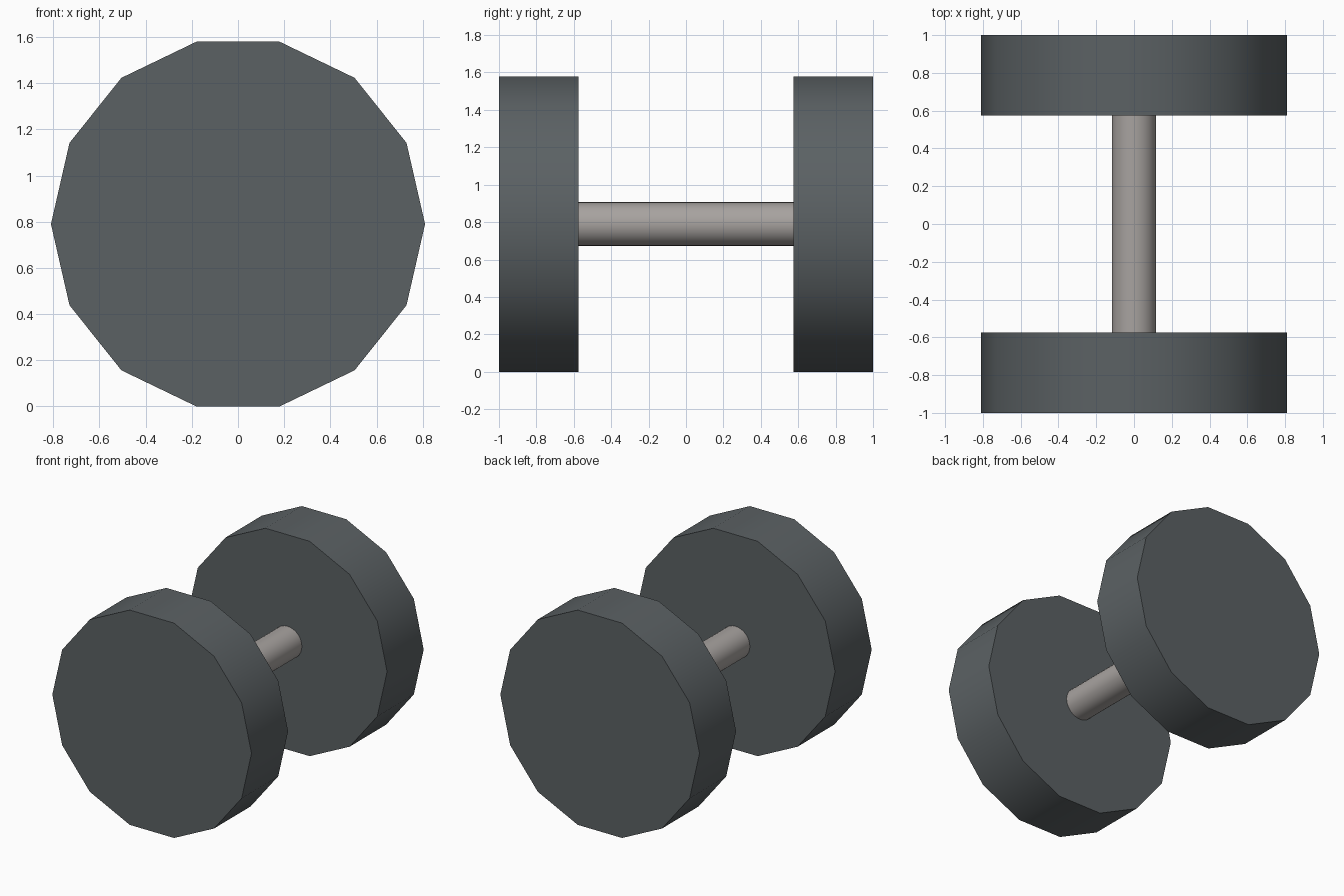
import bpy, math

if "Cube" in bpy.data.objects:
    bpy.data.objects.remove(bpy.data.objects["Cube"])

def material(name, rgb):
    m = bpy.data.materials.new(name)
    m.diffuse_color = (*rgb, 1)
    m.use_nodes = True
    m.node_tree.nodes["Principled BSDF"].inputs["Base Color"].default_value = m.diffuse_color
    return m

dark_iron = material("dark iron", (0.105, 0.12, 0.127))
steel = material("warm steel", (0.39, 0.365, 0.35))

SIDES, RADIUS = 14, 0.81
CENTRE_Z = RADIUS * math.sin(math.pi * 3 / 7)  # flat facet rests on the ground

def cylinder_y(name, sides, radius, y0, y1, turn, mat):
    """Cylinder running along y from y0 to y1."""
    bpy.ops.mesh.primitive_cylinder_add(vertices=sides, radius=radius, depth=y1 - y0)
    ob = bpy.context.object
    ob.name = name
    ob.rotation_euler = (math.pi / 2, 0, 0)
    ob.location = (0, (y0 + y1) / 2, CENTRE_Z)
    for v in ob.data.vertices:  # turn the section about its own axis
        x, y = v.co.x, v.co.y
        v.co.x = x * math.cos(turn) - y * math.sin(turn)
        v.co.y = x * math.sin(turn) + y * math.cos(turn)
    ob.data.materials.append(mat)
    bpy.ops.object.shade_smooth_by_angle(angle=math.radians(30))
    return ob

# Two fourteen-sided weights, each with a corner pointing along x
cylinder_y("front_weight", SIDES, RADIUS, -1.0, -0.575, math.pi / 2, dark_iron)
cylinder_y("back_weight", SIDES, RADIUS, 0.575, 1.0, math.pi / 2, dark_iron)

# Round grip bar between the weights
cylinder_y("handle", 32, 0.117, -0.58, 0.58, 0, steel)
